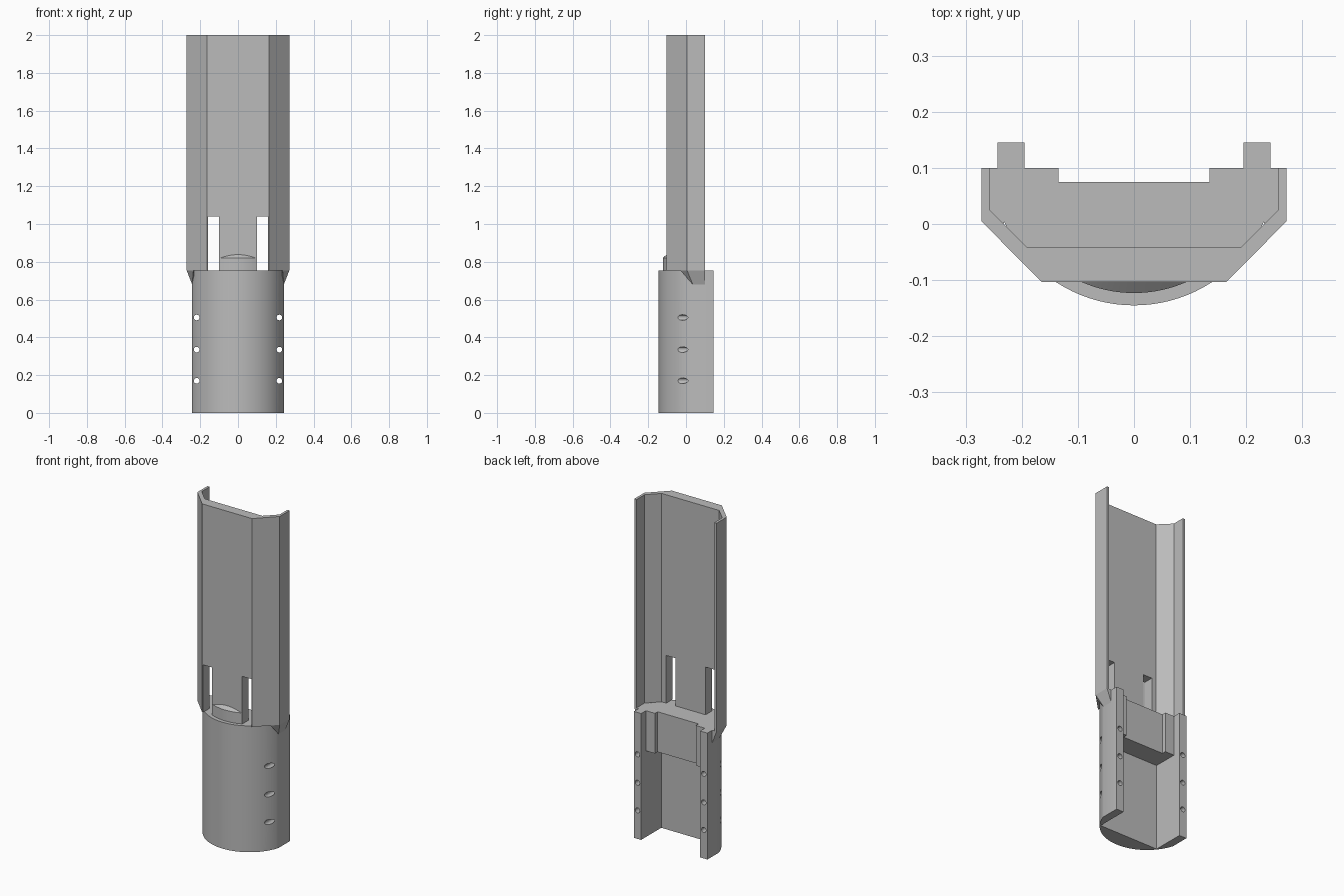
import bpy, bmesh
from math import sqrt, sin, cos, asin, pi

cube = bpy.data.objects.get("Cube")
if cube:
    bpy.data.objects.remove(cube)

grey = bpy.data.materials.new("plain_grey")
grey.use_nodes = True
colour = (0.5, 0.5, 0.5, 1)
grey.diffuse_color = colour
grey.node_tree.nodes["Principled BSDF"].inputs["Base Color"].default_value = colour

LEDGE = 0.755          # height where the sleeve meets the channel
CY, R = 0.109, 0.254   # axis and radius of the rounded sleeve front


def finish(name, bm):
    bmesh.ops.recalc_face_normals(bm, faces=bm.faces)
    mesh = bpy.data.meshes.new(name)
    bm.to_mesh(mesh)
    bm.free()
    mesh.materials.append(grey)
    obj = bpy.data.objects.new(name, mesh)
    bpy.context.collection.objects.link(obj)
    return obj


def prism(name, outline, z0, z1):
    bm = bmesh.new()
    face = bm.faces.new([bm.verts.new((x, y, z0)) for x, y in outline])
    top = bmesh.ops.extrude_face_region(bm, geom=[face])["geom"]
    bmesh.ops.translate(bm, vec=(0, 0, z1 - z0),
                        verts=[v for v in top if isinstance(v, bmesh.types.BMVert)])
    return finish(name, bm)


def mirrored(half):
    """Complete a right-hand half outline with its reflection."""
    return half + [(-x, y) for x, y in reversed(half)]


def arc(radius, half_width, n):
    a = asin(half_width / radius)
    angles = [-a + 2 * a * i / n for i in range(n + 1)]
    return [(radius * sin(t), CY - radius * cos(t)) for t in angles]


def cut(target, cutter):
    mod = target.modifiers.new("cut", 'BOOLEAN')
    mod.operation = 'DIFFERENCE'
    mod.solver = 'EXACT'
    mod.object = cutter
    cutter.hide_render = True
    cutter.hide_viewport = True
    cutter.display_type = 'WIRE'


def smooth(obj):
    bpy.ops.object.select_all(action='DESELECT')
    obj.select_set(True)
    bpy.context.view_layer.objects.active = obj
    bpy.ops.object.shade_smooth_by_angle(angle=pi / 6)


# Upper channel with a thick front and thin side walls
channel = prism("upper_channel", mirrored([
    (0.165, -0.103), (0.272, 0.005), (0.272, 0.1), (0.257, 0.1),
    (0.257, 0.025), (0.19, -0.042)]), LEDGE, 2.0)

# Lower sleeve: rounded front, flat cavity and two rear posts
sleeve = prism("lower_sleeve", arc(R, 0.243, 40) + [
    (0.243, 0.145), (0.195, 0.145), (0.195, -0.045),
    (-0.195, -0.045), (-0.195, 0.145), (-0.243, 0.145)], 0, LEDGE)

# Solid shelf block with raised pads beside the posts
prism("shelf_block", mirrored([
    (0.2, -0.046), (0.2, 0.1), (0.135, 0.1), (0.135, 0.075)]), 0.515, LEDGE)

# Slots through the channel and screw holes through the posts
for side in (1, -1):
    bm = bmesh.new()
    bmesh.ops.create_cube(bm, size=1)
    bmesh.ops.scale(bm, vec=(0.06, 0.2, 0.4), verts=bm.verts)
    bmesh.ops.translate(bm, vec=(side * 0.13, -0.07, 0.84), verts=bm.verts)
    cut(channel, finish("slot_cutter", bm))
    for z in (0.17, 0.335, 0.505):
        bpy.ops.mesh.primitive_cylinder_add(
            vertices=20, radius=0.015, depth=0.6,
            location=(side * 0.219, 0, z), rotation=(pi / 2, 0, 0))
        drill = bpy.context.object
        drill.name = "hole_cutter"
        cut(sleeve, drill)

    # Tapered gusset easing the sleeve out to the channel width
    bm = bmesh.new()
    for x, y, z in ((0.272, 0.1, LEDGE), (0.272, 0.005, LEDGE),
                    (0.236, -0.031, LEDGE), (0.22, 0.1, LEDGE),
                    (0.243, 0.1, 0.68), (0.243, 0.036, 0.68), (0.22, 0.1, 0.68)):
        bm.verts.new((side * x, y, z))
    bmesh.ops.convex_hull(bm, input=bm.verts)
    finish("left_gusset" if side > 0 else "right_gusset", bm)

# Rounded tab in front of the channel, with a conical upper edge
bm = bmesh.new()
rim = arc(0.232, 0.094, 20)
for x, y in rim:
    back = -0.103
    rise = 0.232 - sqrt(x * x + (back - CY) ** 2)
    for p in ((x, y, LEDGE), (x, y, 0.82), (x, back, LEDGE),
              (x, back, 0.82 + max(rise, 0) * 0.9)):
        bm.verts.new(p)
bmesh.ops.convex_hull(bm, input=bm.verts)
tab = finish("front_tab", bm)

for obj in (sleeve, tab):
    smooth(obj)
